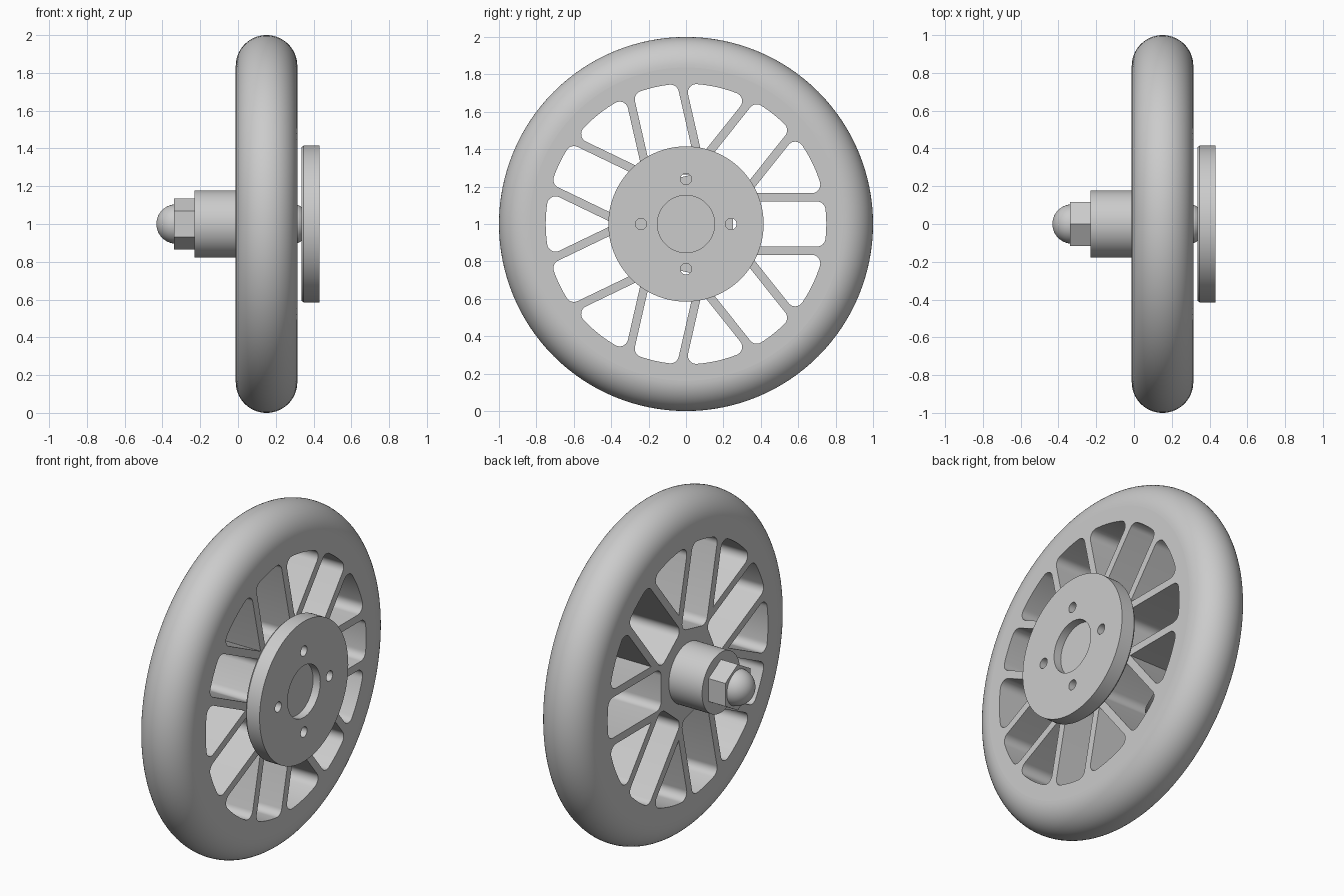
import bpy
import bmesh
from math import sin, cos, pi, atan2, sqrt, radians
from mathutils import Matrix

if "Cube" in bpy.data.objects:
    bpy.data.objects.remove(bpy.data.objects["Cube"])

grey = bpy.data.materials.new("plain_grey")
grey.use_nodes = True
grey.diffuse_color = (0.6, 0.6, 0.6, 1)
grey.node_tree.nodes["Principled BSDF"].inputs["Base Color"].default_value = (0.6, 0.6, 0.6, 1)

AXLE_Z = 1.0
SEGMENTS = 128


def finish(name, bm, smooth=True):
    """Clean the mesh, lift it to axle height and link it."""
    bmesh.ops.remove_doubles(bm, verts=bm.verts, dist=1e-5)
    bmesh.ops.recalc_face_normals(bm, faces=bm.faces)
    for f in bm.faces:
        f.smooth = smooth
    mesh = bpy.data.meshes.new(name)
    bm.to_mesh(mesh)
    bm.free()
    if smooth:
        mesh.set_sharp_from_angle(angle=radians(30))
    mesh.materials.append(grey)
    obj = bpy.data.objects.new(name, mesh)
    obj.location.z = AXLE_Z
    bpy.context.scene.collection.objects.link(obj)
    return obj


def lathe(name, profile, steps=SEGMENTS, smooth=True):
    """Revolve (x, radius) points about the axle."""
    bm = bmesh.new()
    verts = [bm.verts.new((x, 0, r)) for x, r in profile]
    edges = [bm.edges.new(pair) for pair in zip(verts, verts[1:])]
    bmesh.ops.spin(bm, geom=verts + edges, cent=(0, 0, 0), axis=(1, 0, 0),
                   angle=2 * pi, steps=steps)
    return finish(name, bm, smooth)


def arc(cx, cy, r, a0, a1, n=8):
    return [(cx + r * cos(a0 + (a1 - a0) * i / n), cy + r * sin(a0 + (a1 - a0) * i / n))
            for i in range(n + 1)]


def circle(r, cx=0, cy=0, n=SEGMENTS):
    return arc(cx, cy, r, 0, 2 * pi, n)[:-1]


def turned(points, a):
    return [(x * cos(a) - y * sin(a), x * sin(a) + y * cos(a)) for x, y in points]


def plate(name, outlines, x0, x1, chamfer_radius=None):
    """Flat plate across the axle; the first outline is the edge, the rest are holes."""
    curve = bpy.data.curves.new(name, "CURVE")
    curve.dimensions = "2D"
    curve.fill_mode = "BOTH"
    curve.extrude = (x1 - x0) / 2
    for points in outlines:
        spline = curve.splines.new("POLY")
        spline.points.add(len(points) - 1)
        for p, (u, v) in zip(spline.points, points):
            p.co = (u, v, 0, 1)
        spline.use_cyclic_u = True
    temp = bpy.data.objects.new(name + "_outline", curve)
    bpy.context.scene.collection.objects.link(temp)
    bpy.context.view_layer.update()
    mesh = bpy.data.meshes.new_from_object(temp.evaluated_get(bpy.context.evaluated_depsgraph_get()))
    bpy.data.objects.remove(temp)
    bpy.data.curves.remove(curve)
    # local x, y, z become world y, z, x
    mesh.transform(Matrix(((0, 0, 1, (x0 + x1) / 2), (1, 0, 0, 0), (0, 1, 0, 0), (0, 0, 0, 1))))
    bm = bmesh.new()
    bm.from_mesh(mesh)
    bpy.data.meshes.remove(mesh)
    if chamfer_radius:
        for v in bm.verts:
            r = sqrt(v.co.y ** 2 + v.co.z ** 2)
            if r > chamfer_radius and v.co.x < (x0 + x1) / 2:
                v.co.y *= chamfer_radius / r
                v.co.z *= chamfer_radius / r
    return finish(name, bm)


# Pocket outlines: straight slots inside each spoke pair, wedges between the pairs
PAIRS = 7
HALF = pi / PAIRS
RIM_R, ROUND = 0.75, 0.045
SLOT_IN, SLOT_HALF, PAIR_HALF = 0.25, 0.12, 0.165


def pocket(corner, wall_angle, inner):
    """Mirror-symmetric pocket with an arc at the rim and rounded outer corners."""
    a = atan2(corner[1], corner[0])
    upper = arc(0, 0, RIM_R, 0, a, 10)[1:] + arc(*corner, ROUND, a, wall_angle)[1:] + inner
    lower = [(x, -y) for x, y in reversed(upper) if y > 1e-6]
    return [(RIM_R, 0)] + upper + lower


reach = RIM_R - ROUND
slot_y = SLOT_HALF - ROUND
slot = pocket((sqrt(reach ** 2 - slot_y ** 2), slot_y), pi / 2,
              arc(SLOT_IN + ROUND, slot_y, ROUND, pi / 2, pi))

apex = PAIR_HALF / sin(HALF)
inset = apex + ROUND / sin(HALF)
t = -inset * cos(HALF) + sqrt(reach ** 2 - (inset * sin(HALF)) ** 2)
wedge = pocket((inset + t * cos(HALF), t * sin(HALF)), pi / 2 + HALF, [(apex, 0)])

# Wheel body and rounded tyre
WHEEL_X0, WHEEL_X1 = -0.012, 0.314
tyre_r = (WHEEL_X1 - WHEEL_X0) / 2
mid_x = (WHEEL_X0 + WHEEL_X1) / 2
pockets = []
for k in range(PAIRS):
    pockets += [turned(slot, 2 * HALF * k), turned(wedge, 2 * HALF * k + HALF)]
plate("spoked_wheel", [circle(1 - tyre_r)] + pockets, WHEEL_X0, WHEEL_X1)
lathe("tyre", [(mid_x + x, 1 - tyre_r + r) for x, r in arc(0, 0, tyre_r, pi, 0, 32)])

# Brake disc with four bolt holes and a shallow centre recess
DISC_R = 0.415
bolts = [circle(0.03, 0.24 * cos(k * pi / 2), 0.24 * sin(k * pi / 2), 24) for k in range(4)]
plate("disc_chamfer", [circle(DISC_R)] + bolts, 0.335, 0.347, DISC_R - 0.01)
plate("disc_back", [circle(DISC_R)] + bolts, 0.347, 0.385)
plate("disc_front", [circle(DISC_R), circle(0.153, n=64)] + bolts, 0.385, 0.432)
lathe("disc_spacer", [(0.30, 0.1), (0.32, 0.1), (0.337, 0.09)], 64)

# Hub, hex nut and domed cap
lathe("hub", [(-0.23, 0), (-0.23, 0.178), (0, 0.178)])
lathe("hex_nut", [(-0.34, 0), (-0.34, 0.136), (-0.23, 0.136), (-0.23, 0)], 6, False)
lathe("dome_cap", arc(-0.328, 0, 0.104, pi, pi / 2, 16) + [(-0.3, 0.104)], 64)
